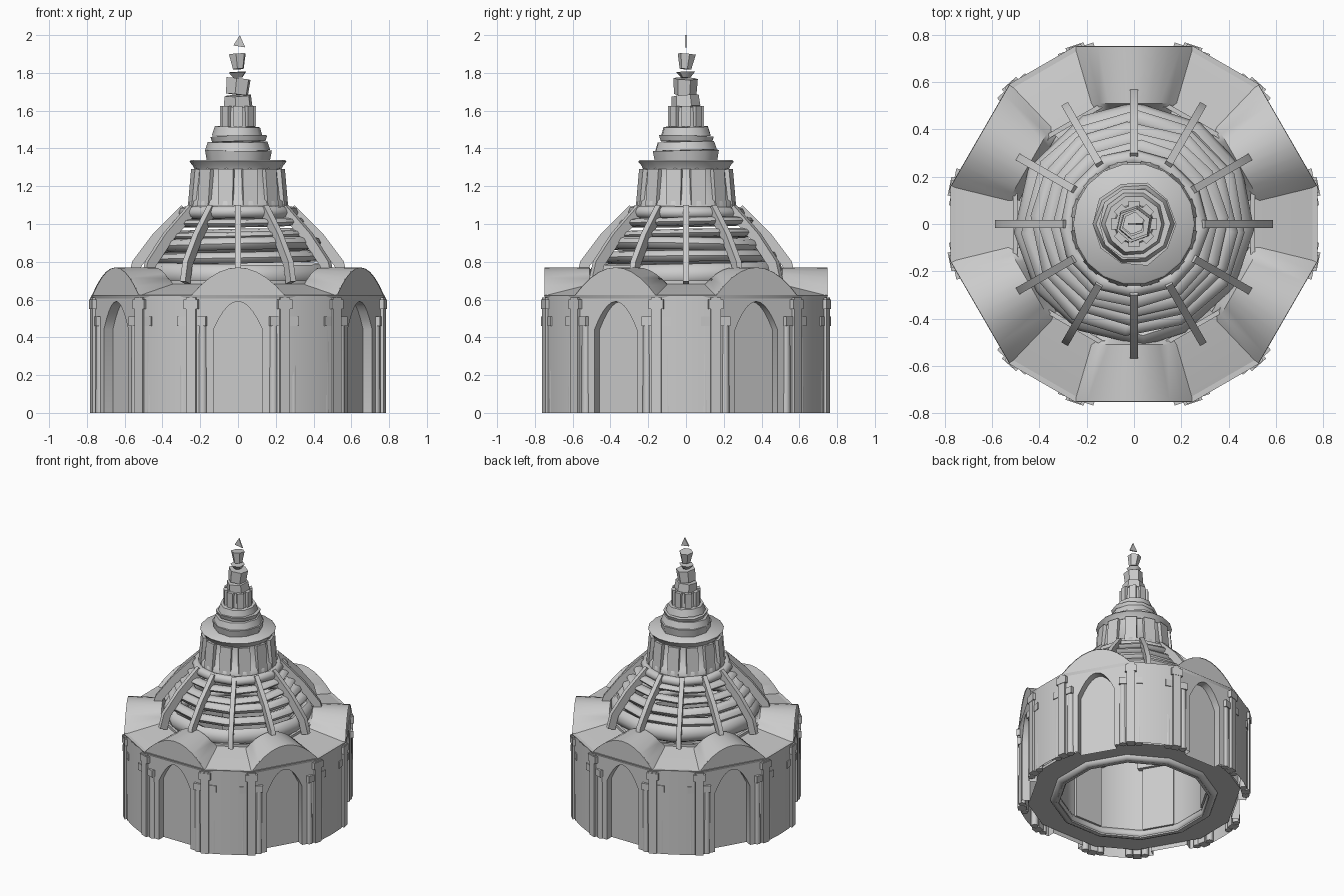
import bpy, bmesh, math, random
from mathutils import Vector, Matrix

random.seed(4)
cube = bpy.data.objects.get("Cube")
if cube:
    bpy.data.objects.remove(cube)

stone = bpy.data.materials.new("pale_grey_stone")
stone.use_nodes = True
GREY = (0.6, 0.6, 0.6, 1)
stone.diffuse_color = GREY
stone.node_tree.nodes["Principled BSDF"].inputs["Base Color"].default_value = GREY

HALF = 18.4                       # half angle of a wide bay
WIDE = [30 + 60 * k for k in range(6)]
NARROW = [60 * k for k in range(6)]
CORNERS = sorted((a + s * HALF) % 360 for a in WIDE for s in (-1, 1))
EVEN = [30 * k + 15 for k in range(12)]


def local(a, u, w, z):
    """Point at sideways u, outward w, height z on the side facing angle a."""
    c, s = math.cos(math.radians(a)), math.sin(math.radians(a))
    return Vector((w * c - u * s, w * s + u * c, z))


def finish(name, bm, recalc=True):
    bmesh.ops.remove_doubles(bm, verts=bm.verts, dist=0.0005)
    if recalc:
        bmesh.ops.recalc_face_normals(bm, faces=bm.faces)
    mesh = bpy.data.meshes.new(name)
    bm.to_mesh(mesh)
    bm.free()
    mesh.materials.append(stone)
    ob = bpy.data.objects.new(name, mesh)
    bpy.context.collection.objects.link(ob)
    bpy.ops.object.select_all(action='DESELECT')
    ob.select_set(True)
    bpy.context.view_layer.objects.active = ob
    bpy.ops.object.shade_smooth_by_angle(angle=math.radians(50))


def quad_strip(bm, a, b):
    """Bridge two equally long rows of points."""
    for i in range(len(a) - 1):
        bm.faces.new([bm.verts.new(p) for p in (a[i], a[i + 1], b[i + 1], b[i])])


def lathe(bm, profile, angles=EVEN, tilt=0.0, wobble=0.0):
    """Turn a closed (r, z) profile around the axis over the given angles."""
    loop = profile + profile[:1]
    zc = sum(p[1] for p in profile) / len(profile)
    turn = Matrix.Rotation(random.uniform(-tilt, tilt), 4, 'X') @ \
        Matrix.Rotation(random.uniform(-tilt, tilt), 4, 'Y')
    rows = []
    for a in angles:
        s = 1 + random.uniform(-wobble, wobble)
        rows.append([turn @ local(a, 0, r * s, z - zc) + Vector((0, 0, zc)) for r, z in loop])
    for i in range(len(rows)):
        quad_strip(bm, rows[i - 1], rows[i])


def tube(r, z, rw, rh):
    """Oval ring section whose outermost radius is r."""
    return [(r - rw + rw * math.cos(t * math.pi / 4), z + rh * math.sin(t * math.pi / 4))
            for t in range(8)]


def beam(bm, a, u, path, width, depth):
    """Box-section bar following (w, z) points on side a, mitred at the bends."""
    pts = [Vector(p) for p in path]
    rings = []
    for i, (w, z) in enumerate(path):
        d = (pts[min(i + 1, len(pts) - 1)] - pts[max(i - 1, 0)]).normalized() * depth / 2
        rings.append([bm.verts.new(local(a, u + sx * width / 2, w + sy * d.y, z - sy * d.x))
                      for sx, sy in ((-1, -1), (1, -1), (1, 1), (-1, 1))])
    for lo, hi in zip(rings, rings[1:]):
        for i in range(4):
            bm.faces.new((lo[i - 1], lo[i], hi[i], hi[i - 1]))
    bm.faces.new(rings[0])
    bm.faces.new(rings[-1])


def column(bm, a, u, w, radius, z0, z1):
    m = Matrix.Translation(local(a, u, w, (z0 + z1) / 2))
    bmesh.ops.create_cone(bm, cap_ends=True, segments=8, radius1=radius,
                          radius2=radius * 0.9, depth=z1 - z0, matrix=m)


STEPS = [i / 5 - 1 for i in range(11)]


def vault(a, half, w, spring, rise):
    return [local(a, half * t, w, spring + rise * (1 - t * t)) for t in STEPS]


# Wide bay walls: arched face with a recessed arched niche
bm = bmesh.new()
for a in WIDE:
    outer = [local(a, -0.25, 0.745, 0)] + vault(a, 0.25, 0.745, 0.62, 0.15) + [local(a, 0.25, 0.745, 0)]
    niche = []
    for w in (0.745, 0.69):
        niche.append([local(a, -0.13, w, 0)] + vault(a, 0.13, w, 0.44, 0.15) + [local(a, 0.13, w, 0)])
    quad_strip(bm, outer, niche[0])
    quad_strip(bm, niche[0], niche[1])
    bm.faces.new([bm.verts.new(p) for p in niche[1]])
finish("bay_walls", bm)

# Narrow walls, slightly bowed
bm = bmesh.new()
for a in NARROW:
    rows = [[local(a, 0.155 * t, 0.778 - 0.013 * t * t, z) for t in STEPS] for z in (0, 0.62)]
    quad_strip(bm, rows[0], rows[1])
finish("narrow_walls", bm, False)

# Corner pilasters, flanking columns and capitals
bm = bmesh.new()
for a in CORNERS:
    beam(bm, a, 0, [(0.763, 0), (0.763, 0.61)], 0.055, 0.06)
    beam(bm, a, 0, [(0.766, 0.55), (0.766, 0.6)], 0.08, 0.06)
    for s in (-1, 1):
        column(bm, a, s * 0.054, 0.755, 0.025, 0, 0.49)
        beam(bm, a, s * 0.054, [(0.755, 0.46), (0.755, 0.51)], 0.05, 0.055)
finish("corner_columns", bm)

# Roof: barrel vaults over wide bays, sloped panels between them
bm = bmesh.new()
for a in WIDE:
    quad_strip(bm, vault(a, 0.25, 0.75, 0.62, 0.15), vault(a, 0.18, 0.51, 0.68, 0.09))
    quad_strip(bm, vault(a, 0.18, 0.51, 0.68, 0.09), vault(a, 0.16, 0.47, 0.68, 0.0))
for a in NARROW:
    rows = [[local(a + s * (30 - HALF), 0, r, z) for s in (-1, 1)]
            for r, z in ((0.79, 0.62), (0.541, 0.68), (0.47, 0.69))]
    for lo, hi in zip(rows, rows[1:]):
        quad_strip(bm, lo, hi)
finish("vaulted_roof", bm, False)

# Eave band
bm = bmesh.new()
lathe(bm, [(0.75, 0.595), (0.785, 0.605), (0.792, 0.625), (0.75, 0.625)], CORNERS)
finish("eave_band", bm)

# Inner ring wall with moulding, and framed panels behind the wide bays
bm = bmesh.new()
lathe(bm, [(0.51, 0.0), (0.53, 0.0), (0.53, 0.7), (0.51, 0.7)])
lathe(bm, tube(0.53, 0.63, 0.035, 0.035))
for a in WIDE:
    beam(bm, a, 0, [(0.49, 0.05), (0.49, 0.58)], 0.22, 0.03)
    beam(bm, a, 0, [(0.48, 0.52), (0.48, 0.58)], 0.28, 0.05)
finish("inner_wall", bm)

# Hollow underside with a rounded base ring
bm = bmesh.new()
lathe(bm, [(0.52, 0.03), (0.725, 0.03), (0.725, 0.05), (0.52, 0.05)], CORNERS)
lathe(bm, tube(0.57, 0.035, 0.035, 0.035))
finish("base_ring", bm)

# Open dome: stacked rounded rings
bm = bmesh.new()
for r, z, rw, rh in ((0.51, 0.735, 0.045, 0.06), (0.475, 0.825, 0.04, 0.03),
                     (0.435, 0.89, 0.04, 0.033), (0.395, 0.945, 0.04, 0.022),
                     (0.355, 1.01, 0.04, 0.022), (0.315, 1.06, 0.035, 0.033)):
    lathe(bm, tube(r, z, rw, rh), [30 * k + random.uniform(-5, 5) for k in range(12)],
          tilt=0.025, wobble=0.015)
finish("dome_rings", bm)

# Dome ribs
bm = bmesh.new()
for k in range(12):
    beam(bm, 30 * k, 0, [(0.56, 0.69), (0.535, 0.79), (0.43, 0.93), (0.28, 1.08)], 0.032, 0.055)
finish("dome_ribs", bm)

# Drum with pilasters, then flared cornice
bm = bmesh.new()
lathe(bm, [(0.22, 1.08), (0.27, 1.08), (0.265, 1.12), (0.25, 1.13), (0.23, 1.3), (0.2, 1.3)])
for a in EVEN:
    beam(bm, a, 0, [(0.252, 1.09), (0.234, 1.29)], 0.08, 0.025)
finish("drum", bm)
bm = bmesh.new()
lathe(bm, [(0.0, 1.29), (0.23, 1.29), (0.24, 1.31), (0.257, 1.33), (0.25, 1.338), (0.0, 1.335)],
      [20 * k for k in range(18)])
finish("cornice", bm)

# Stepped cap
bm = bmesh.new()
for r0, r1, z0, z1 in ((0.17, 0.18, 1.335, 1.39), (0.17, 0.155, 1.39, 1.435),
                       (0.14, 0.15, 1.435, 1.465), (0.135, 0.12, 1.465, 1.515)):
    lathe(bm, [(0, z0), (r0, z0), (r1, z1), (0, z1)], [36 * k for k in range(10)],
          tilt=0.03, wobble=0.04)
finish("stepped_cap", bm)

# Lantern and broken spire segments
bm = bmesh.new()
lathe(bm, [(0, 1.51), (0.09, 1.51), (0.085, 1.62), (0, 1.62)], [45 * k for k in range(8)])
for k in range(8):
    beam(bm, 45 * k, 0, [(0.084, 1.515), (0.084, 1.625)], 0.045, 0.025)
finish("lantern", bm)
bm = bmesh.new()
for r0, r1, z0, z1 in ((0.08, 0.075, 1.62, 1.68), (0.06, 0.065, 1.685, 1.77),
                       (0.025, 0.05, 1.775, 1.805), (0.03, 0.047, 1.82, 1.9)):
    lathe(bm, [(0, z0), (r0, z0), (r1, z1), (0, z1)], [60 * k + 20 for k in range(6)],
          tilt=0.12, wobble=0.06)
finish("spire_segments", bm)

# Thin triangular finial
bm = bmesh.new()
tri = [(-0.025, 1.945), (0.038, 1.935), (0.01, 2.0)]
sides = [[bm.verts.new((x, y, z)) for x, z in tri] for y in (-0.004, 0.004)]
for s in sides:
    bm.faces.new(s)
for i in range(3):
    bm.faces.new((sides[0][i - 1], sides[0][i], sides[1][i], sides[1][i - 1]))
finish("finial", bm)
